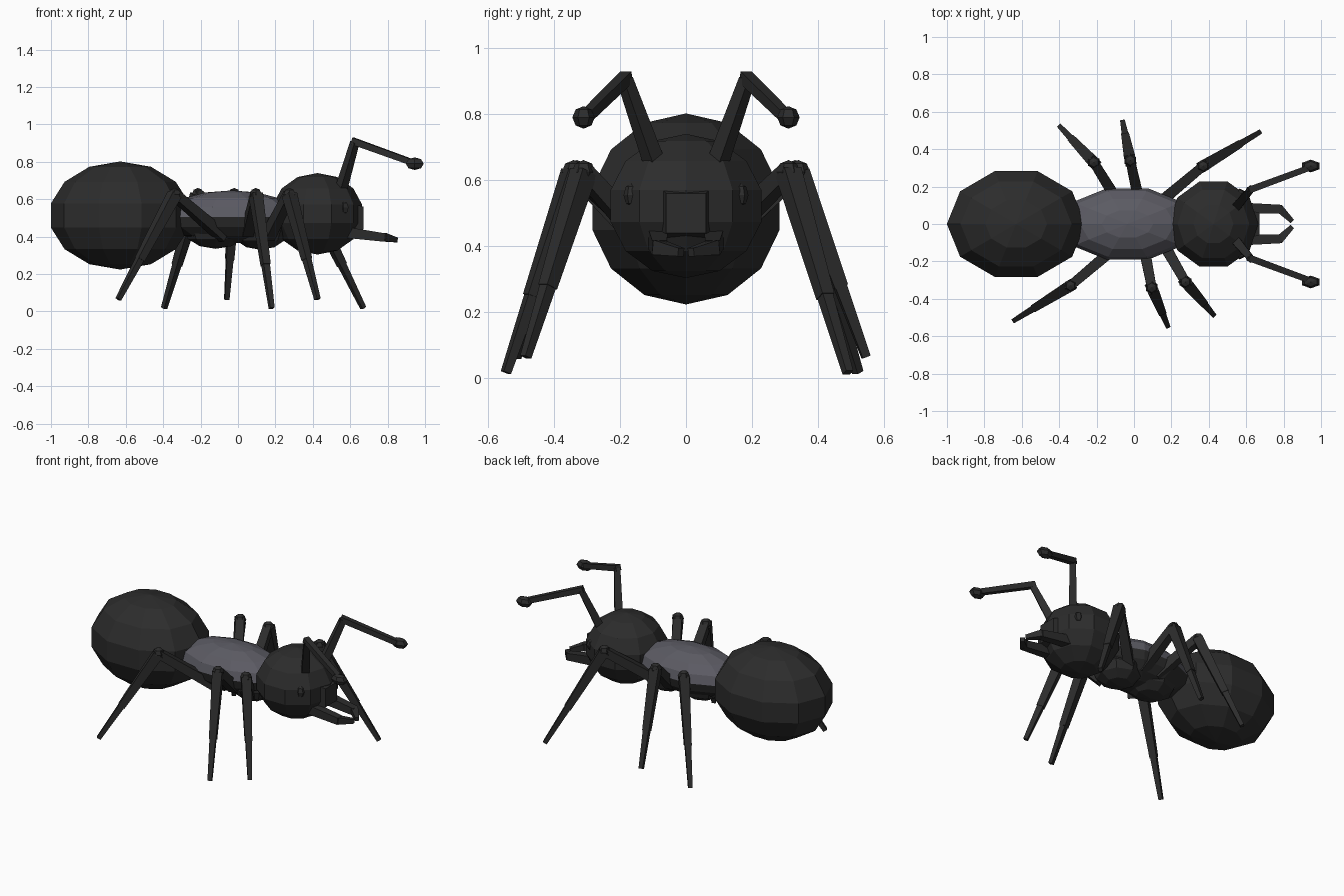
import bpy, bmesh, math
from mathutils import Vector, Matrix

if "Cube" in bpy.data.objects:
    bpy.data.objects.remove(bpy.data.objects["Cube"])


def material(name, rgb):
    m = bpy.data.materials.new(name)
    m.diffuse_color = (*rgb, 1)
    m.use_nodes = True
    m.node_tree.nodes["Principled BSDF"].inputs["Base Color"].default_value = m.diffuse_color
    return m


DARK = material("charcoal black", (0.025, 0.025, 0.025))
GREY = material("slate grey", (0.105, 0.104, 0.125))


def finish(name, bm, mats=(DARK,)):
    bmesh.ops.recalc_face_normals(bm, faces=bm.faces[:])
    me = bpy.data.meshes.new(name)
    bm.to_mesh(me)
    bm.free()
    for m in mats:
        me.materials.append(m)
    ob = bpy.data.objects.new(name, me)
    bpy.context.collection.objects.link(ob)
    return ob


def ellipsoid(name, c, r, seg=10, rings=7, mats=(DARK,), split=None):
    bm = bmesh.new()
    bmesh.ops.create_uvsphere(bm, u_segments=seg, v_segments=rings, radius=1)
    mat = Matrix.Translation(c) @ Matrix.Diagonal((*r, 1)) @ Matrix.Rotation(math.pi / 2, 4, 'Z')
    bm.transform(mat)
    if split is not None:
        for f in bm.faces:
            f.material_index = 1 if f.calc_center_median().z < split else 0
    return finish(name, bm, mats)


def add_bar(bm, a, b, w0, w1):
    """Tapered square bar from a to b."""
    a, b = Vector(a), Vector(b)
    d = b - a
    side = d.cross(Vector((0, 0, 1))).normalized()
    up = side.cross(d).normalized()
    rings = []
    for p, w in ((a, w0 / 2), (b, w1 / 2)):
        rings.append([bm.verts.new(p + side * w * i + up * w * j)
                      for i, j in ((-1, -1), (1, -1), (1, 1), (-1, 1))])
    for i in range(4):
        k = (i + 1) % 4
        bm.faces.new((rings[0][i], rings[0][k], rings[1][k], rings[1][i]))
    bm.faces.new(rings[0][::-1])
    bm.faces.new(rings[1])


def add_knob(bm, c, r, scale=(1, 1, 1)):
    m = Matrix.Translation(c) @ Matrix.Diagonal((*scale, 1))
    bmesh.ops.create_uvsphere(bm, u_segments=6, v_segments=4, radius=r, matrix=m)


# Body
ellipsoid("abdomen", (-0.63, 0, 0.513), (0.38, 0.305, 0.289))
ellipsoid("head", (0.425, 0, 0.522), (0.245, 0.246, 0.218))
ellipsoid("thorax", (-0.035, 0, 0.505), (0.36, 0.2, 0.142), 10, 8, (GREY, DARK), 0.505)
ellipsoid("rear_thorax_underside", (-0.12, 0, 0.44), (0.17, 0.15, 0.105), 8, 6)
ellipsoid("front_thorax_underside", (0.12, 0, 0.43), (0.15, 0.15, 0.1), 8, 6)

# Legs: hip, knee and foot positions
legs = {
    "back_right_leg": ((-0.08, -0.11, 0.40), (-0.34, -0.33), (-0.64, -0.515, 0.065)),
    "middle_right_leg": ((0.05, -0.11, 0.42), (0.095, -0.34), (0.18, -0.545, 0.018)),
    "front_right_leg": ((0.16, -0.11, 0.40), (0.275, -0.31), (0.425, -0.485, 0.065)),
    "back_left_leg": ((-0.08, 0.11, 0.42), (-0.215, 0.33), (-0.395, 0.52, 0.018)),
    "middle_left_leg": ((0.03, 0.11, 0.42), (-0.02, 0.34), (-0.06, 0.545, 0.065)),
    "front_left_leg": ((0.12, 0.10, 0.42), (0.37, 0.31), (0.67, 0.49, 0.018)),
}
for name, (hip, knee, foot) in legs.items():
    bm = bmesh.new()
    k, f = Vector((*knee, 0.625)), Vector(foot)
    mid = k.lerp(f, 0.62)
    add_bar(bm, hip, k, 0.06, 0.05)
    add_knob(bm, k, 0.036)
    add_bar(bm, k, mid, 0.06, 0.042)
    add_bar(bm, mid, f, 0.036, 0.025)
    finish(name, bm)

# Antennae, mandibles and eyes, mirrored across y
for side, s in (("left", 1), ("right", -1)):
    bm = bmesh.new()
    elbow, tip = (0.625, 0.185 * s, 0.905), (0.95, 0.305 * s, 0.79)
    add_bar(bm, (0.55, 0.095 * s, 0.65), elbow, 0.048, 0.036)
    add_bar(bm, (0.612, 0.18 * s, 0.912), tip, 0.036, 0.032)
    add_knob(bm, (0.945, 0.31 * s, 0.79), 0.034, (1.62, 1, 1))
    finish(side + "_antenna", bm)

    bm = bmesh.new()
    add_bar(bm, (0.56, 0.085 * s, 0.425), (0.785, 0.08 * s, 0.395), 0.06, 0.045)
    add_bar(bm, (0.775, 0.085 * s, 0.397), (0.845, 0.015 * s, 0.382), 0.045, 0.025)
    finish(side + "_mandible", bm)

    bm = bmesh.new()
    add_knob(bm, (0.565, 0.165 * s, 0.555), 0.03, (1, 0.8, 1.2))
    finish(side + "_eye", bm)

# Face plate between the mandibles
bm = bmesh.new()
add_bar(bm, (0.56, 0, 0.5), (0.67, 0, 0.5), 0.18, 0.12)
finish("face_plate", bm)
